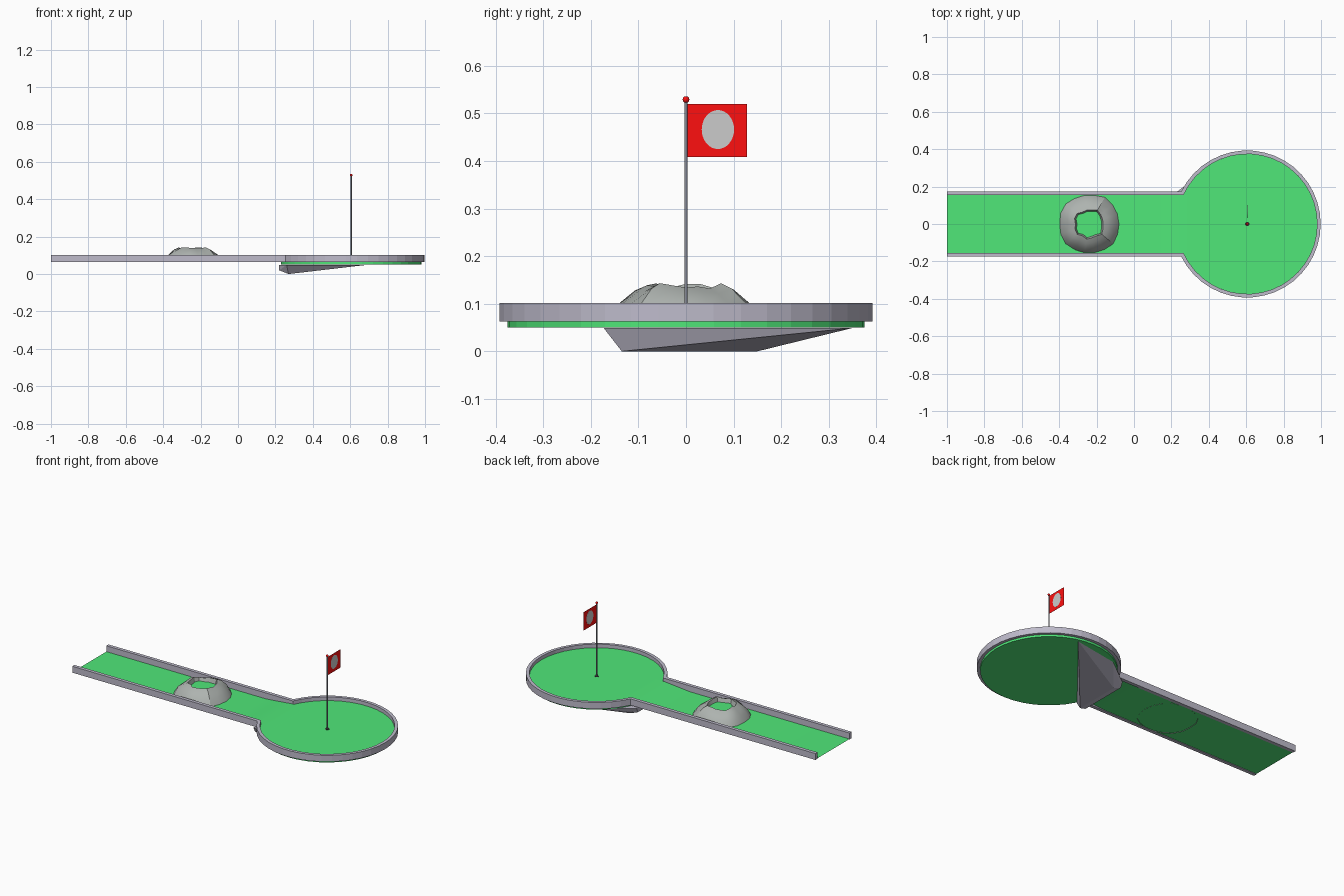
import bpy, bmesh, math, random

if "Cube" in bpy.data.objects:
    bpy.data.objects.remove(bpy.data.objects["Cube"])
random.seed(4)

CX, RO, RI = 0.605, 0.393, 0.374      # putting circle centre and radii
YO, YI = 0.175, 0.154                 # lane half widths
Z0, Z1 = 0.063, 0.102                 # wall bottom and top
ZB, ZF = 0.05, 0.08                   # round green underside and floor


def mat(name, c):
    m = bpy.data.materials.new(name)
    m.diffuse_color = (*c, 1)
    m.use_nodes = True
    m.node_tree.nodes["Principled BSDF"].inputs["Base Color"].default_value = m.diffuse_color
    return m


GREEN = mat("turf", (0.08, 0.8, 0.19))
RED = mat("red", (1.0, 0.005, 0.005))
WALL = mat("wall", (0.52, 0.5, 0.6))
ROCK = mat("rock", (0.42, 0.45, 0.43))
STEEL = mat("steel", (0.25, 0.26, 0.3))
DARK = mat("dark", (0.03, 0.03, 0.03))
WHITE = mat("white", (0.6, 0.6, 0.6))


def finish(name, bm, m):
    bmesh.ops.recalc_face_normals(bm, faces=bm.faces)
    me = bpy.data.meshes.new(name)
    bm.to_mesh(me)
    bm.free()
    ob = bpy.data.objects.new(name, me)
    bpy.context.collection.objects.link(ob)
    me.materials.append(m)
    return ob


def loft(name, rows, m, close=False, loop=False, cap_start=False, cap_end=False):
    """Quads between rows; close joins row ends, loop joins last row to first."""
    bm = bmesh.new()
    vs = [[bm.verts.new(p) for p in r] for r in rows]
    n, k = len(vs), len(vs[0])
    for i in range(n if loop else n - 1):
        a, b = vs[i], vs[(i + 1) % n]
        for j in range(k if close else k - 1):
            bm.faces.new((a[j], a[(j + 1) % k], b[(j + 1) % k], b[j]))
    if cap_start:
        bm.faces.new(vs[0])
    if cap_end:
        bm.faces.new(vs[-1])
    return finish(name, bm, m)


def smooth(ob):
    bpy.ops.object.select_all(action='DESELECT')
    ob.select_set(True)
    bpy.context.view_layer.objects.active = ob
    bpy.ops.object.shade_smooth_by_angle()


def ring(x, y, r, z, n):
    return [(x + r * math.cos(2 * math.pi * i / n), y + r * math.sin(2 * math.pi * i / n), z)
            for i in range(n)]


# Border wall: lane side, round the circle, back along the other side
def outline(r, y):
    a = math.asin(y / r)
    n = 36
    angles = [a + (2 * math.pi - 2 * a) * i / n for i in range(n + 1)]
    return [(-1, -y)] + [(CX - r * math.cos(t), -r * math.sin(t)) for t in angles] + [(-1, y)]


loft("border_wall", [[(*o, Z0), (*o, Z1), (*i, Z1), (*i, Z0)]
                     for o, i in zip(outline(RO, YO), outline(RI, YI))],
     WALL, close=True, cap_start=True, cap_end=True)

# Round green: solid disc, its top inside the wall
loft("round_green", [ring(CX, 0, RI + 0.001, ZF, 40), ring(CX, 0, RI + 0.001, ZB, 40)], GREEN,
     close=True, cap_start=True, cap_end=True)

# Lane turf, rising gently to the round green
smooth(loft("lane_turf", [[(x, -YI - 0.002, z), (x, YI + 0.002, z)] for x, z in
            ((-1, 0.066), (0.08, 0.066), (0.17, 0.074), (0.25, 0.082), (0.36, ZF + 0.0005))], GREEN))

# Green mound inside the rock crater
loft("mound", [ring(-0.24, 0, r, z, 20) for r, z in ((0.14, 0.068), (0.115, 0.095), (0.088, 0.114))],
     GREEN, close=True, cap_end=True)

# Rock ring with an uneven rim
n = 18
rows = []
for i in range(n):
    a = 2 * math.pi * i / n
    h = random.uniform(-0.008, 0.005)
    w = random.uniform(-0.008, 0.008)
    pts = []
    for r, z in ((0.163, 0.064), (0.141, 0.1), (0.106, 0.128 + h), (0.08, 0.139 + h), (0.071, 0.112)):
        rr = r + w * (0.6 if r > 0.15 else 1)
        y = max(-0.154, min(0.154, rr * math.sin(a)))
        pts.append((-0.238 + rr * math.cos(a), y, z))
    rows.append(pts)
smooth(loft("rock_ring", rows, ROCK, loop=True))

# Wedge support under the joint
bm = bmesh.new()
for p in ((0.26, -0.173, 0.049), (0.27, -0.135, 0), (0.27, 0.15, 0), (0.69, 0.35, 0.049),
          (0.40, 0.30, 0.049), (0.26, 0.173, 0.049), (0.22, -0.15, 0.02), (0.22, 0.15, 0.02),
          (0.22, -0.165, 0.049), (0.22, 0.165, 0.049)):
    bm.verts.new(p)
bmesh.ops.convex_hull(bm, input=bm.verts)
finish("wedge_support", bm, WALL)


# Cup, pole and ball
def cylinder(name, r, z0, z1, m, seg=16):
    bpy.ops.mesh.primitive_cylinder_add(vertices=seg, radius=r, depth=z1 - z0,
                                        location=(CX, 0, (z0 + z1) / 2))
    ob = bpy.context.object
    ob.name = name
    ob.data.materials.append(m)
    return ob


cylinder("cup", 0.012, ZF + 0.0003, ZF + 0.0012, DARK)
smooth(cylinder("flag_pole", 0.0035, ZF, 0.526, STEEL))
bpy.ops.mesh.primitive_uv_sphere_add(segments=16, ring_count=10, radius=0.007, location=(CX, 0, 0.529))
ball = bpy.context.object
ball.name = "pole_ball"
ball.data.materials.append(RED)
smooth(ball)

# Flag cloth with an oval badge on both faces
bpy.ops.mesh.primitive_cube_add(size=1, location=(CX, 0.0655, 0.464))
flag = bpy.context.object
flag.name = "flag"
flag.scale = (0.0006, 0.126, 0.112)
flag.data.materials.append(RED)
bpy.ops.mesh.primitive_cylinder_add(vertices=32, radius=1, depth=1, location=(CX, 0.067, 0.466),
                                    rotation=(0, math.pi / 2, 0))
badge = bpy.context.object
badge.name = "flag_badge"
badge.scale = (0.041, 0.034, 0.0014)
badge.data.materials.append(WHITE)
